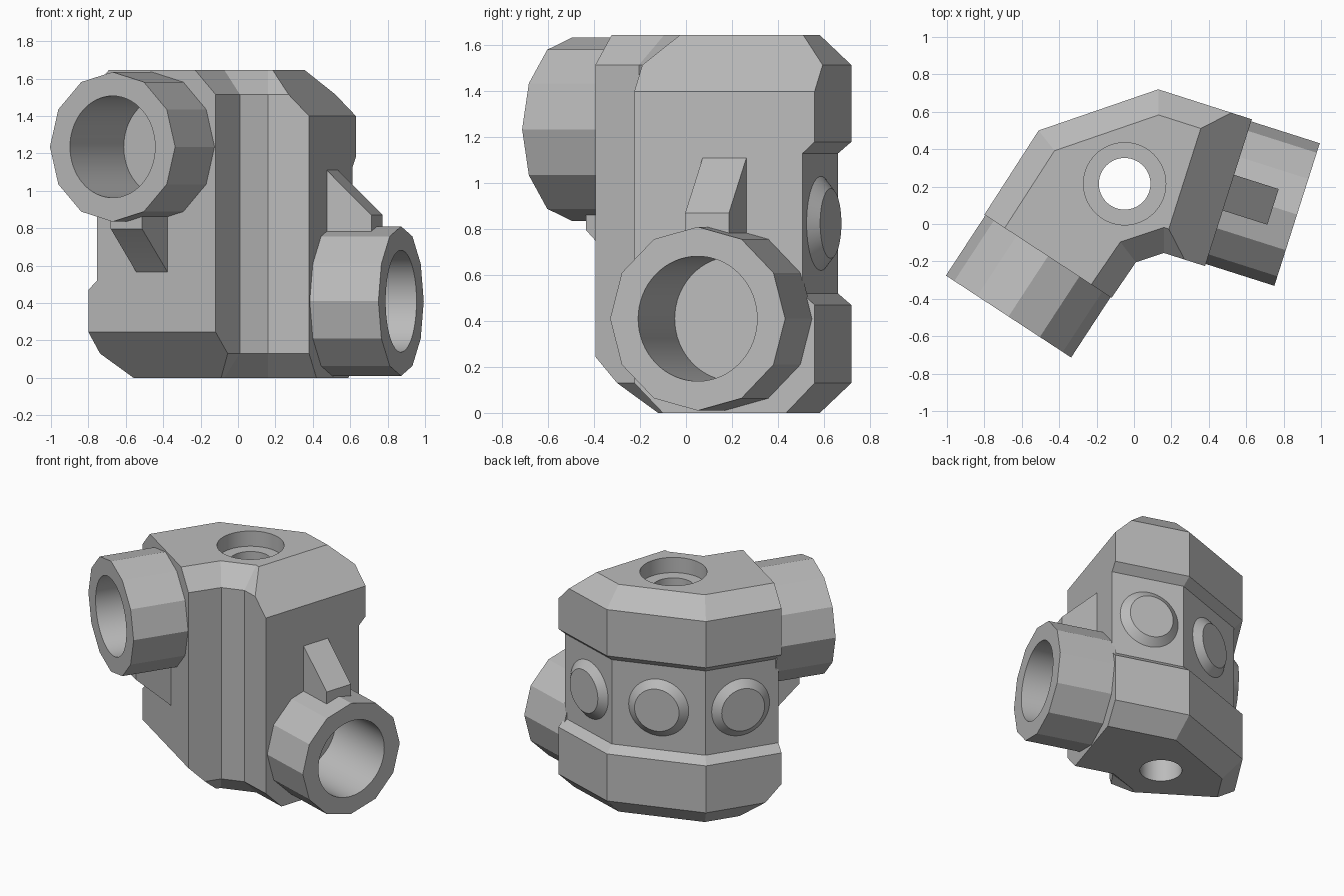
import bpy
import bmesh
from math import cos, sin, tau
from mathutils import Vector, Matrix

if "Cube" in bpy.data.objects:
    bpy.data.objects.remove(bpy.data.objects["Cube"])

grey = bpy.data.materials.new("cast_grey")
grey.use_nodes = True
grey.diffuse_color = (0.5, 0.5, 0.5, 1)
grey.node_tree.nodes["Principled BSDF"].inputs["Base Color"].default_value = (0.5, 0.5, 0.5, 1)

HEIGHT = 1.645
# Plan of the bent block, counter-clockwise from the left-hand end face
PLAN = [Vector(p) for p in ((-0.80, 0.05), (-0.12, -0.395), (0.01, -0.205), (0.16, -0.155),
                            (0.38, -0.225), (0.63, 0.56), (0.13, 0.72), (-0.51, 0.50))]
ENDS = (0, 4)
BACK = (5, 6, 7)


def normal(i):
    d = (PLAN[(i + 1) % len(PLAN)] - PLAN[i]).normalized()
    return Vector((d.y, -d.x))


def frame(i, z, inset=0):
    """Matrix on plan side i: local x points outward, z up."""
    n = normal(i)
    mid = (PLAN[i] + PLAN[(i + 1) % len(PLAN)]) / 2 - n * inset
    rot = Matrix(((n.x, -n.y, 0), (n.y, n.x, 0), (0, 0, 1))).to_4x4()
    return Matrix.Translation((mid.x, mid.y, z)) @ rot


def plan_ring(z, inset, sides):
    """Plan outline at height z with the listed sides moved inward."""
    ring = []
    for i, p in enumerate(PLAN):
        a, b = normal(i - 1 if i else len(PLAN) - 1), normal(i)
        da = inset if (i - 1) % len(PLAN) in sides else 0
        db = inset if i in sides else 0
        det = a.x * b.y - a.y * b.x
        ring.append((p.x - (da * b.y - db * a.y) / det, p.y - (a.x * db - b.x * da) / det, z))
    return ring


def loft(name, rings, matrix=Matrix(), end_cuts=()):
    bm = bmesh.new()
    rows = [[bm.verts.new(matrix @ Vector(p)) for p in ring] for ring in rings]
    count = len(rows[0])
    for low, high in zip(rows, rows[1:]):
        for i in range(count):
            j = (i + 1) % count
            bm.faces.new((low[i], low[j], high[j], high[i]))
    bm.faces.new(rows[0][::-1])
    bm.faces.new(rows[-1])
    for point, direction in end_cuts:
        bmesh.ops.bisect_plane(bm, geom=bm.verts[:] + bm.edges[:] + bm.faces[:],
                               plane_co=point, plane_no=direction, clear_outer=True)
        bmesh.ops.holes_fill(bm, edges=[e for e in bm.edges if e.is_boundary], sides=0)
    bmesh.ops.recalc_face_normals(bm, faces=bm.faces[:])
    mesh = bpy.data.meshes.new(name)
    bm.to_mesh(mesh)
    bm.free()
    mesh.materials.append(grey)
    obj = bpy.data.objects.new(name, mesh)
    bpy.context.collection.objects.link(obj)
    return obj


def disc(x, radius, sides):
    """Circle around local x with a corner at the top."""
    return [(x, radius * sin(tau * k / sides), radius * cos(tau * k / sides)) for k in range(sides)]


def cut(target, cutter):
    mod = target.modifiers.new("cut", "BOOLEAN")
    mod.operation = "DIFFERENCE"
    mod.solver = "EXACT"
    mod.object = cutter
    bpy.context.view_layer.objects.active = target
    bpy.ops.object.modifier_apply(modifier=mod.name)


# Body: chamfered top and bottom, groove along the back sides
flanks = [i for i in range(len(PLAN)) if i not in ENDS]
levels = [(0, 0.13, flanks), (0.13, 0, flanks), (0.47, 0, BACK), (0.52, 0.055, BACK),
          (1.13, 0.055, BACK), (1.18, 0, BACK), (HEIGHT - 0.13, 0, flanks), (HEIGHT, 0.13, flanks)]
end_cuts = []
for side, z, up in ((0, 0.245, -1), (4, HEIGHT - 0.245, 1)):
    out = normal(side)
    end_cuts.append((frame(side, z).translation, Vector((out.x, out.y, up)).normalized()))
body = loft("body", [plan_ring(*level) for level in levels], end_cuts=end_cuts)
parts = [body]
cutters = []

# Pipe sockets on both ends, each with a blind bore and a wedge rib
for label, side, z, rib in (
        ("right", 0, 1.235, [(-0.02, 0.54), (0, 0.565), (0.25, 0.797), (0.25, 0.93), (-0.02, 0.93)]),
        ("left", 4, 0.41, [(-0.02, 1.11), (0, 1.11), (0.25, 0.87), (0.25, 0.72), (-0.02, 0.72)])):
    place = frame(side, z)
    socket = loft(label + "_socket", [disc(-0.02, 0.4, 12), disc(0.385, 0.4, 12)], place)
    bore = loft(label + "_bore_cutter", [disc(-0.14, 0.272, 64), disc(0.5, 0.272, 64)], place)
    cut(socket, bore)
    cut(body, bore)
    cutters.append(bore)
    wedge = loft(label + "_rib", [[(x, y, h) for x, h in rib] for y in (-0.1, 0.1)], frame(side, 0))
    parts += [socket, wedge]

# Vertical through hole with a counterbore at the top
upright = Matrix.Translation((-0.05, 0.215, 0)) @ Matrix.Rotation(-tau / 4, 4, "Y")
for name, radius, low in (("hole_cutter", 0.138, -0.2), ("counterbore_cutter", 0.22, HEIGHT - 0.11)):
    cutter = loft(name, [disc(low, radius, 64), disc(HEIGHT + 0.2, radius, 64)], upright)
    cut(body, cutter)
    cutters.append(cutter)

# Bevelled round bosses in the back groove
for label, side in zip(("left", "middle", "right"), BACK):
    rings = [disc(-0.02, 0.205, 48), disc(0, 0.205, 48), disc(0.045, 0.152, 48)]
    parts.append(loft(label + "_boss", rings, frame(side, 0.825, 0.055)))

for cutter in cutters:
    bpy.data.objects.remove(cutter)

# Smooth the round surfaces only
bpy.ops.object.select_all(action="DESELECT")
for part in parts:
    part.select_set(True)
bpy.context.view_layer.objects.active = body
bpy.ops.object.shade_smooth_by_angle(angle=0.25)
